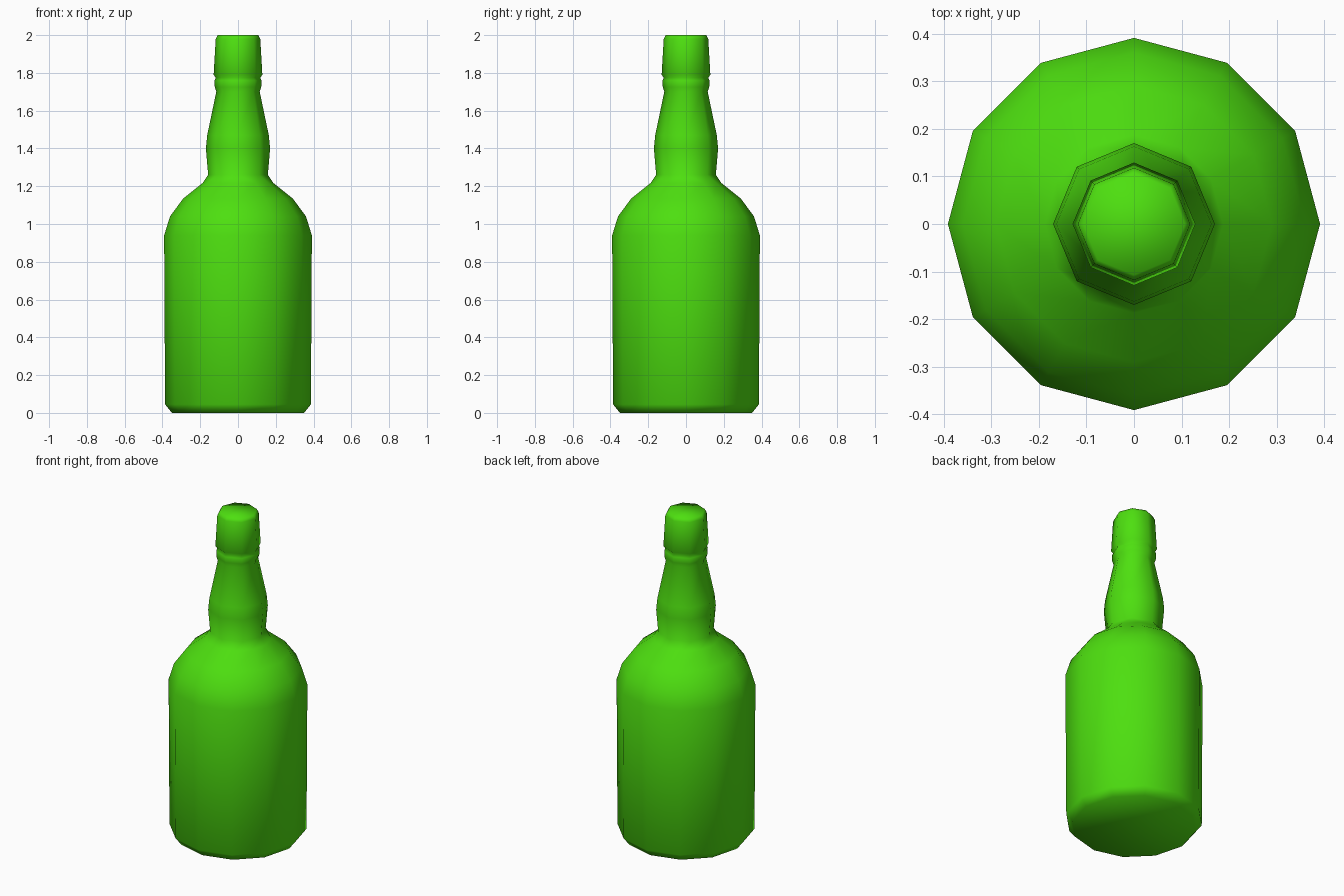
import bpy, bmesh, math

if "Cube" in bpy.data.objects:
    bpy.data.objects.remove(bpy.data.objects["Cube"])

# (radius, height) profiles: twelve-sided body, eight-sided neck
BODY = [(0.35, 0), (0.386, 0.045), (0.391, 0.94), (0.36, 1.04), (0.29, 1.135), (0.187, 1.217)]
NECK = [(0.158, 1.26), (0.17, 1.40), (0.163, 1.47), (0.115, 1.70), (0.123, 1.725),
        (0.124, 1.76), (0.118, 1.775), (0.129, 1.79), (0.118, 1.98), (0.107, 2.0)]

green = bpy.data.materials.new("green glass")
green.diffuse_color = (0.075, 0.74, 0.005, 1)
green.use_nodes = True
green.node_tree.nodes["Principled BSDF"].inputs["Base Color"].default_value = green.diffuse_color

bm = bmesh.new()


def loft(profile, sides):
    """Stack rings along a profile, skin them, return the rings."""
    rings = [[bm.verts.new((r * math.cos(2 * math.pi * i / sides),
                            r * math.sin(2 * math.pi * i / sides), z))
              for i in range(sides)] for r, z in profile]
    for a, b in zip(rings, rings[1:]):
        for i in range(sides):
            j = (i + 1) % sides
            bm.faces.new((a[i], a[j], b[j], b[i]))
    return rings


body = loft(BODY, 12)
neck = loft(NECK, 8)

# base and cap top
bm.faces.new(body[0][::-1])
bm.faces.new(neck[-1])

# collar: zip the 12-sided shoulder to the 8-sided neck by angle
low, high = body[-1], neck[0]
i = j = 0
while i < 12 or j < 8:
    if j == 8 or (i < 12 and (i + 0.5) / 12 <= (j + 0.5) / 8):
        bm.faces.new((low[i % 12], low[(i + 1) % 12], high[j % 8]))
        i += 1
    else:
        bm.faces.new((low[i % 12], high[(j + 1) % 8], high[j % 8]))
        j += 1

bmesh.ops.recalc_face_normals(bm, faces=bm.faces)
for f in bm.faces:
    f.smooth = True

mesh = bpy.data.meshes.new("bottle")
bm.to_mesh(mesh)
bm.free()
mesh.materials.append(green)
bpy.context.collection.objects.link(bpy.data.objects.new("bottle", mesh))
